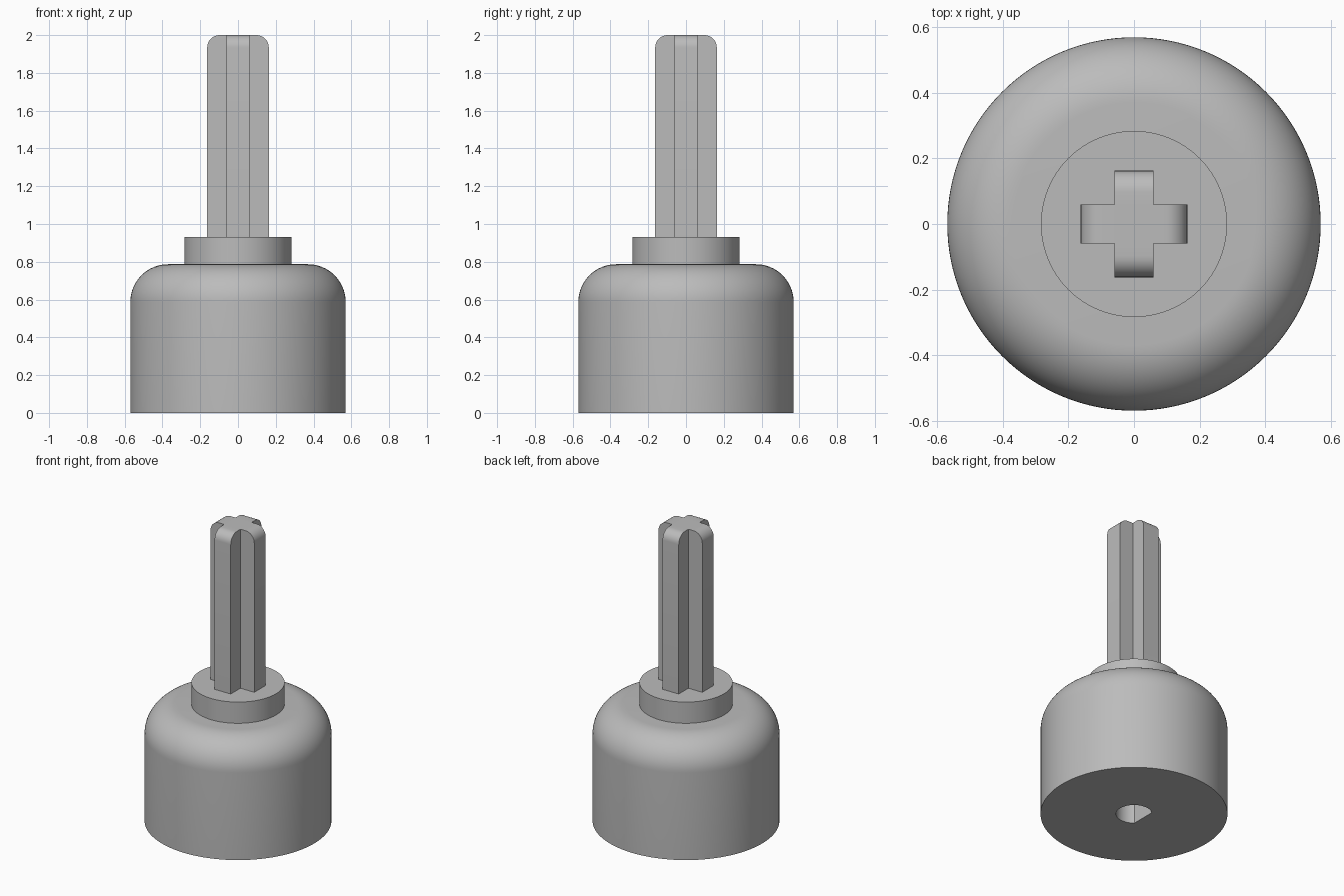
import bpy, bmesh, math
from mathutils import Matrix

cube = bpy.data.objects.get("Cube")
if cube:
    bpy.data.objects.remove(cube)

grey = bpy.data.materials.new("plain_grey")
grey.use_nodes = True
colour = (0.5, 0.5, 0.5, 1)
grey.diffuse_color = colour
grey.node_tree.nodes["Principled BSDF"].inputs["Base Color"].default_value = colour

SEGMENTS = 128
BODY_R, BODY_TOP, BODY_FILLET = 0.57, 0.787, 0.2
COLLAR_R, COLLAR_TOP = 0.284, 0.93
BORE_R, BORE_FLAT, BORE_DEPTH = 0.11, 0.073, 0.5
ARM_W, ARM_R, ARM_FILLET, TIP = 0.06, 0.163, 0.065, 2.0


def finish(name, bm):
    bmesh.ops.remove_doubles(bm, verts=bm.verts, dist=1e-5)
    bmesh.ops.recalc_face_normals(bm, faces=bm.faces)
    mesh = bpy.data.meshes.new(name)
    bm.to_mesh(mesh)
    bm.free()
    mesh.materials.append(grey)
    ob = bpy.data.objects.new(name, mesh)
    bpy.context.collection.objects.link(ob)
    bpy.ops.object.select_all(action='DESELECT')
    ob.select_set(True)
    bpy.context.view_layer.objects.active = ob
    bpy.ops.object.shade_smooth_by_angle(angle=math.radians(30))
    return ob


def fillet(r, z, radius, steps):
    """Quarter round from the side (r) up to the top (z)."""
    return [(r - radius + radius * math.cos(a), z - radius + radius * math.sin(a))
            for a in (math.pi / 2 * i / steps for i in range(steps + 1))]


def lathe(name, profile, bore=False):
    """Spin (r, z) points about z; bore rings get a flat on their -x side."""
    bm = bmesh.new()
    rings = []
    for i, (r, z) in enumerate(profile):
        ring = []
        for k in range(SEGMENTS):
            a = 2 * math.pi * k / SEGMENTS
            x, y = r * math.cos(a), r * math.sin(a)
            if bore and i < 2:
                x = max(x, -BORE_FLAT)
            ring.append(bm.verts.new((x, y, z)))
        rings.append(ring)
    for low, high in zip(rings, rings[1:]):
        for k in range(SEGMENTS):
            n = (k + 1) % SEGMENTS
            bm.faces.new((low[k], low[n], high[n], high[k]))
    bm.faces.new(rings[0])
    bm.faces.new(rings[-1])
    return finish(name, bm)


# Round body with a D-shaped bore in its underside
lathe("body", [(BORE_R, BORE_DEPTH), (BORE_R, 0), (BODY_R, 0)]
      + fillet(BODY_R, BODY_TOP, BODY_FILLET, 16), bore=True)

# Collar on top of the body
lathe("collar", [(COLLAR_R, BODY_TOP), (COLLAR_R, COLLAR_TOP)])

# Cross-shaped shaft: four arms with rounded tips around a square core
bm = bmesh.new()
outline = ([(ARM_W, COLLAR_TOP), (ARM_R, COLLAR_TOP)]
           + fillet(ARM_R, TIP, ARM_FILLET, 8) + [(ARM_W, TIP)])
for quarter in range(4):
    turn = Matrix.Rotation(quarter * math.pi / 2, 3, 'Z')
    sides = []
    for y in (-ARM_W, ARM_W):
        side = [bm.verts.new((r, y, z)) for r, z in outline]
        bm.faces.new(side)
        sides.append(side)
    a, b = sides
    for i in range(len(outline) - 1):
        bm.faces.new((a[i], a[i + 1], b[i + 1], b[i]))
    bmesh.ops.rotate(bm, verts=a + b, cent=(0, 0, 0), matrix=turn)
for z in (COLLAR_TOP, TIP):
    bm.faces.new([bm.verts.new((x * ARM_W, y * ARM_W, z))
                  for x, y in ((-1, -1), (1, -1), (1, 1), (-1, 1))])
bmesh.ops.remove_doubles(bm, verts=bm.verts, dist=1e-5)
bmesh.ops.dissolve_limit(bm, angle_limit=math.radians(1), verts=bm.verts, edges=bm.edges)
finish("cross_shaft", bm)
